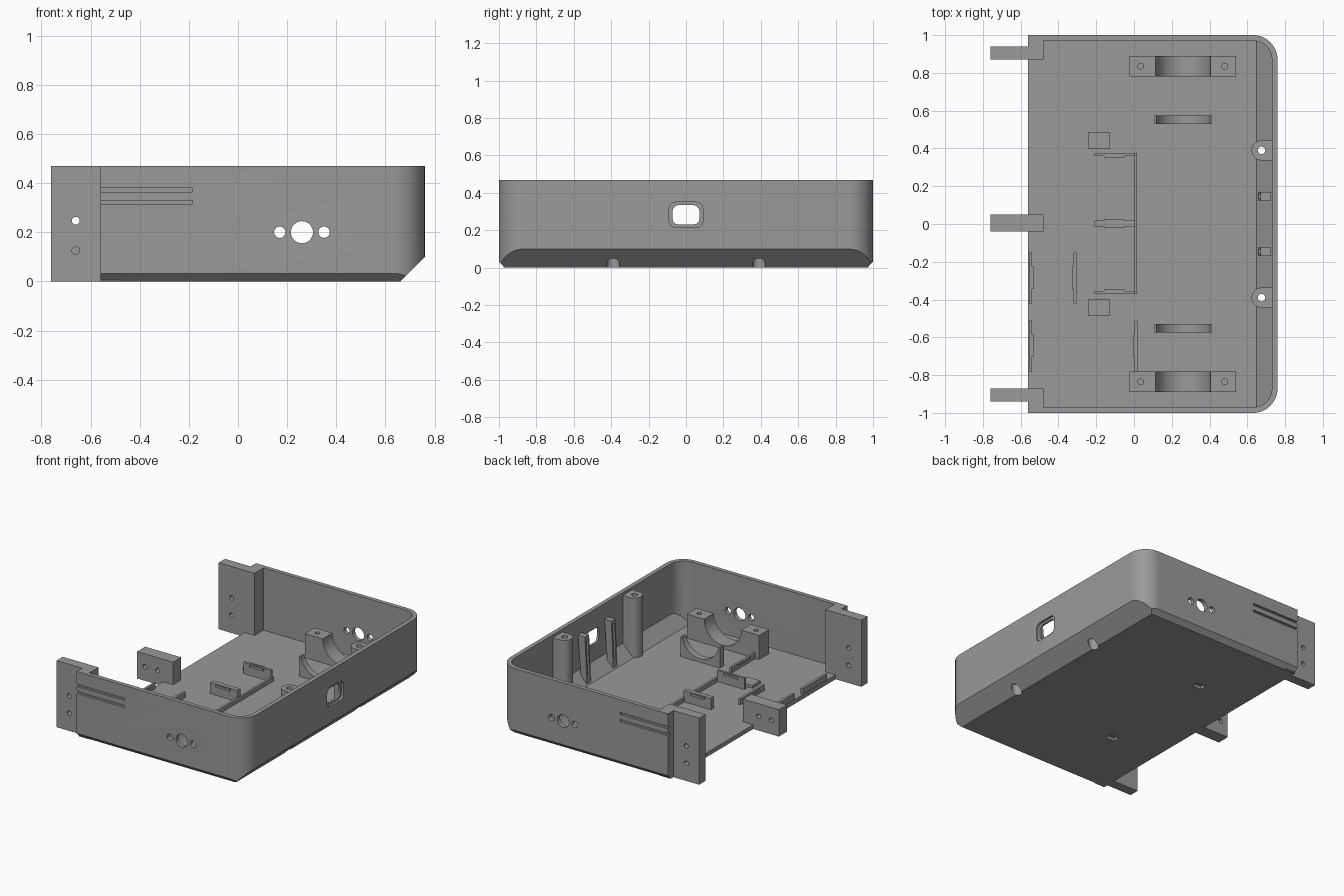
import bpy, bmesh, math
from mathutils import Vector

cube = bpy.data.objects.get("Cube")
if cube:
    bpy.data.objects.remove(cube, do_unlink=True)

grey = bpy.data.materials.new("matte grey")
grey.use_nodes = True
grey.diffuse_color = (0.32, 0.32, 0.32, 1)
grey.node_tree.nodes["Principled BSDF"].inputs["Base Color"].default_value = (0.32, 0.32, 0.32, 1)


def arc(cx, cy, r, a0, a1, n=16):
    """Points on an arc, angles in degrees."""
    steps = [math.radians(a0 + (a1 - a0) * i / n) for i in range(n + 1)]
    return [(cx + r * math.cos(a), cy + r * math.sin(a)) for a in steps]


def circle(cx, cy, r, n=32):
    return arc(cx, cy, r, 0, 360, n)[:-1]


def rounded(x0, x1, y0, y1, r, n=8):
    return (arc(x1 - r, y1 - r, r, 0, 90, n) + arc(x0 + r, y1 - r, r, 90, 180, n)
            + arc(x0 + r, y0 + r, r, 180, 270, n) + arc(x1 - r, y0 + r, r, 270, 360, n))


def tray_outline(x0, x1, half, r):
    """Footprint with two rounded corners on the closed end."""
    return [(x0, half), (x0, -half)] + arc(x1 - r, -half + r, r, -90, 0) + arc(x1 - r, half - r, r, 0, 90)


def prism(name, pts, axis, lo, hi, planes=()):
    """Extrude a profile along an axis, then trim by (point, normal) planes."""
    place = {"x": lambda u, v, t: (t, u, v),
             "y": lambda u, v, t: (u, t, v),
             "z": lambda u, v, t: (u, v, t)}[axis]
    bm = bmesh.new()
    a = [bm.verts.new(place(u, v, lo)) for u, v in pts]
    b = [bm.verts.new(place(u, v, hi)) for u, v in pts]
    bm.faces.new(a)
    bm.faces.new(b[::-1])
    for i in range(len(pts)):
        j = (i + 1) % len(pts)
        bm.faces.new((a[i], b[i], b[j], a[j]))
    for co, no in planes:
        geom = bm.verts[:] + bm.edges[:] + bm.faces[:]
        bmesh.ops.bisect_plane(bm, geom=geom, plane_co=co, plane_no=no, clear_outer=True)
        rim = [e for e in bm.edges if e.is_boundary]
        bmesh.ops.contextual_create(bm, geom=rim)
    bmesh.ops.recalc_face_normals(bm, faces=bm.faces[:])
    mesh = bpy.data.meshes.new(name)
    bm.to_mesh(mesh)
    bm.free()
    mesh.materials.append(grey)
    ob = bpy.data.objects.new(name, mesh)
    bpy.context.collection.objects.link(ob)
    return ob


def box(name, x0, x1, y0, y1, z0, z1):
    return prism(name, [(x0, y0), (x1, y0), (x1, y1), (x0, y1)], "z", z0, z1)


def cut(ob, *cutters):
    """Subtract the cutters and remove them."""
    for c in cutters:
        m = ob.modifiers.new("cut", "BOOLEAN")
        m.operation, m.solver, m.object = "DIFFERENCE", "EXACT", c
        bpy.context.view_layer.objects.active = ob
        bpy.ops.object.modifier_apply(modifier=m.name)
        bpy.data.objects.remove(c, do_unlink=True)
    return ob


# Open-ended tray with bevelled underside
slope = Vector((1, 0, -1))
shell = prism("tray_shell", tray_outline(-0.56, 0.76, 1, 0.13), "z", 0, 0.47,
              [((0.66, 0, 0), slope), ((0, 0.967, 0), (0, 1, -1)), ((0, -0.967, 0), (0, -1, -1))])
cut(shell, prism("cavity", tray_outline(-0.7, 0.73, 0.97, 0.1), "z", 0.03, 0.6,
                 [((0.618, 0, 0), slope)]))

# Side wall holes and outer grooves
for s in (-1, 1):
    y0, y1 = sorted((s * 0.9, s * 1.1))
    for x, r in ((0.17, 0.023), (0.26, 0.045), (0.35, 0.023)):
        cut(shell, prism("hole", circle(x, 0.2, r), "y", y0, y1))
    y0, y1 = sorted((s * 0.985, s * 1.1))
    for z in (0.322, 0.372):
        cut(shell, box("groove", -0.6, -0.185, y0, y1, z - 0.008, z + 0.008))

# Port opening with recessed rim
cut(shell, prism("rim", rounded(-0.09, 0.09, 0.215, 0.35, 0.035), "x", 0.745, 0.8),
    prism("port", rounded(-0.073, 0.073, 0.23, 0.335, 0.035, 3), "x", 0.7, 0.8))

for s, side in ((-1, "front"), (1, "back")):
    # Screw post with counterbore through the underside
    py = s * 0.39
    post = prism(side + "_screw_post",
                 [(0.74, py + 0.053)] + arc(0.675, py, 0.053, 90, 270) + [(0.74, py - 0.053)],
                 "z", 0.01, 0.45, [((0.65, 0, 0), slope)])
    for ob in (post, shell):
        cut(ob, prism("counterbore", circle(0.675, py, 0.035), "z", -0.1, 0.08),
            prism("screw_hole", circle(0.675, py, 0.02, 20), "z", -0.2, 0.6))

    # Shallow pocket under the floor and pad above it
    cy = s * 0.443
    cut(shell, box("pocket", -0.22, -0.15, cy - 0.025, cy + 0.025, -0.1, 0.02))
    box(side + "_floor_pad", -0.24, -0.13, cy - 0.045, cy + 0.045, 0.025, 0.05)

    # Cradle bracket with screw holes
    cy = s * 0.835
    saddle = [(-0.025, 0.02), (0.54, 0.02), (0.54, 0.2)] + arc(0.26, 0.2, 0.145, 0, -180, 28) + [(-0.025, 0.2)]
    bracket = prism(side + "_cradle_bracket", saddle, "y", cy - 0.054, cy + 0.054)
    for x in (0.035, 0.48):
        cut(bracket, prism("screw_hole", circle(x, cy, 0.016, 20), "z", 0.06, 0.3))

    # Thin cradle rib
    cy = s * 0.552
    rib = [(0.107, 0.02), (0.413, 0.02), (0.413, 0.17)] + arc(0.26, 0.2, 0.145, -12, -168, 28) + [(0.107, 0.17)]
    prism(side + "_cradle_rib", rib, "y", cy - 0.022, cy + 0.022)

    # Upright board clip beside the port
    cy = s * 0.147
    clip = prism(side + "_port_clip",
                 [(0.655, 0.02), (0.7, 0.06), (0.725, 0.365), (0.67, 0.365)],
                 "y", cy - 0.023, cy + 0.023)
    cut(clip, box("slit", 0.6, 0.695, cy - 0.01, cy + 0.01, 0.1, 0.34))

    # Full-height mounting tab joined to the side wall
    cy = s * 0.905
    y0, y1 = sorted((s * 0.87, s * 0.975))
    tab = box(side + "_mounting_tab", -0.76, -0.48, cy - 0.035, cy + 0.035, 0, 0.47)
    for z in (0.125, 0.247):
        cut(tab, prism("hole", circle(-0.66, z, 0.016, 20), "y", cy - 0.1, cy + 0.1))
    box(side + "_tab_web", -0.56, -0.48, y0, y1, 0.002, 0.47)

# Low centre tab
centre = box("centre_mounting_tab", -0.76, -0.48, -0.04, 0.05, 0, 0.19)
for x in (-0.7, -0.6):
    cut(centre, prism("hole", circle(x, 0.1, 0.016, 20), "y", -0.2, 0.2))

# Board holder: stop rail and retaining plates with snap ridges
box("holder_rail", 0, 0.016, -0.37, 0.377, 0.02, 0.06)
for name, y, ridges in (("back", 0.367, (-1,)), ("middle", 0.003, (-1, 1)), ("front", -0.362, (1,))):
    t = 0.016 if name == "middle" else 0.008
    box(name + "_holder_plate", -0.21, 0.005, y - t, y + t, 0.02, 0.11)
    for s in ridges:
        ya, yb = sorted((y, y + s * (t + 0.008)))
        box(name + "_snap_ridge", -0.16, -0.05, ya, yb, 0.09, 0.105)

# Low retaining strips for the smaller boards
for name, x, y, s in (("outer_small", -0.547, -0.285, 1), ("inner_small", -0.313, -0.285, -1),
                      ("outer_long", -0.547, -0.645, 1), ("inner_long", 0.01, -0.645, -1)):
    box(name + "_strip", x - 0.008, x + 0.008, y - 0.135, y + 0.135, 0.02, 0.07)
    xa, xb = sorted((x, x + s * 0.015))
    box(name + "_strip_ridge", xa, xb, y - 0.06, y + 0.06, 0.055, 0.068)

# Smooth the curved walls, keep edges crisp
bpy.ops.object.select_all(action="DESELECT")
for ob in bpy.context.collection.objects:
    if ob.type == "MESH":
        ob.select_set(True)
        bpy.context.view_layer.objects.active = ob
bpy.ops.object.shade_smooth_by_angle(angle=math.radians(30))
